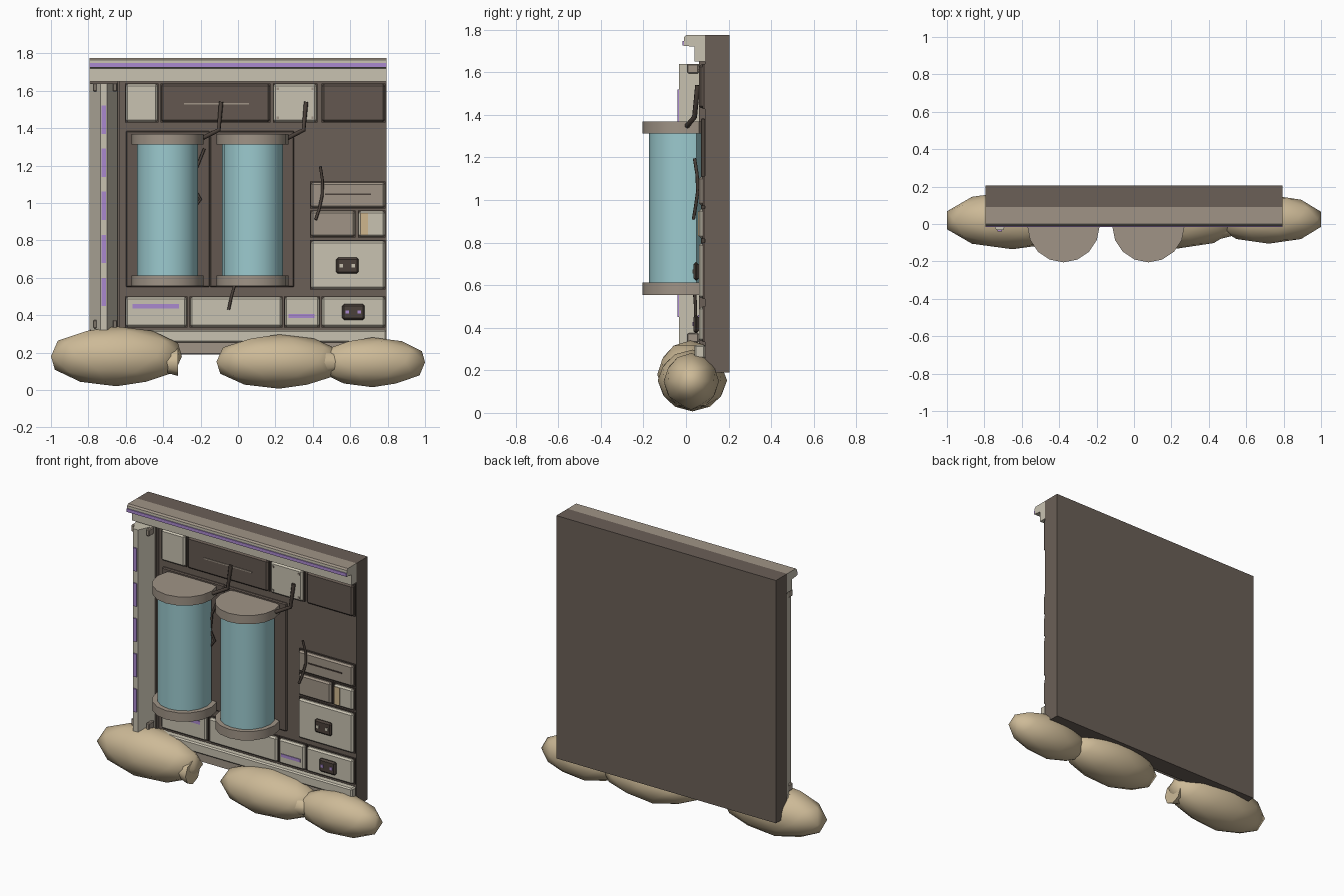
import bpy
import bmesh
from math import sin, cos, pi
from mathutils import Vector

old = bpy.data.objects.get("Cube")
if old:
    bpy.data.objects.remove(old)


def material(name, *rgb):
    mat = bpy.data.materials.new(name)
    mat.use_nodes = True
    mat.diffuse_color = (*rgb, 1)
    mat.node_tree.nodes["Principled BSDF"].inputs["Base Color"].default_value = (*rgb, 1)
    return mat


wall_brown = material("wall brown", .145, .115, .095)
panel_brown = material("panel brown", .125, .097, .08)
cream = material("cream", .58, .54, .44)
taupe = material("taupe", .35, .295, .24)
glass = material("pale blue glass", .33, .59, .62)
sand = material("sandbag tan", .61, .49, .31)
purple = material("purple", .40, .25, .62)
dark = material("dark metal", .07, .053, .043)
beige = material("beige stripe", .62, .47, .27)


def finish(name, bm, *mats, smooth=False):
    bmesh.ops.recalc_face_normals(bm, faces=bm.faces)
    mesh = bpy.data.meshes.new(name)
    bm.to_mesh(mesh)
    bm.free()
    for mat in mats:
        mesh.materials.append(mat)
    obj = bpy.data.objects.new(name, mesh)
    bpy.context.collection.objects.link(obj)
    if smooth:
        bpy.ops.object.select_all(action="DESELECT")
        obj.select_set(True)
        bpy.context.view_layer.objects.active = obj
        bpy.ops.object.shade_smooth_by_angle(angle=pi / 4)
    return obj


def box(name, mat, x, y, z, bevel=0):
    """Box from (min, max) pairs on each axis."""
    bm = bmesh.new()
    bmesh.ops.create_cube(bm, size=1)
    for v in bm.verts:
        v.co = [pair[c > 0] for pair, c in zip((x, y, z), v.co)]
    obj = finish(name, bm, mat)
    if bevel:
        mod = obj.modifiers.new("Bevel", "BEVEL")
        mod.width = bevel
        mod.segments = 1
    return obj


def prism(name, points, offset, *mats, smooth=False):
    """Outline of 3D points, extruded along an offset."""
    bm = bmesh.new()
    face = bm.faces.new([bm.verts.new(p) for p in points])
    new = bmesh.ops.extrude_face_region(bm, geom=[face])["geom"]
    moved = [g for g in new if isinstance(g, bmesh.types.BMVert)]
    bmesh.ops.translate(bm, verts=moved, vec=offset)
    return finish(name, bm, *mats, smooth=smooth)


def tube(name, points, radius, mat):
    curve = bpy.data.curves.new(name, "CURVE")
    curve.dimensions = "3D"
    curve.bevel_depth = radius
    curve.bevel_resolution = 1
    curve.use_fill_caps = True
    spline = curve.splines.new("POLY")
    spline.points.add(len(points) - 1)
    for p, co in zip(spline.points, points):
        p.co = (*co, 1)
    curve.materials.append(mat)
    obj = bpy.data.objects.new(name, curve)
    bpy.context.collection.objects.link(obj)


# Wall slab, cornice and sill
W = .793
FACE = .09
box("wall_slab", wall_brown, (-W, W), (FACE, .205), (.19, 1.775))
cornice_outline = [(FACE, 1.775), (0, 1.775), (-.01, 1.765), (-.01, 1.725),
                   (.04, 1.72), (.04, 1.65), (FACE, 1.65)]
cornice = prism("cornice", [(-W, y, z) for y, z in cornice_outline],
                (2 * W, 0, 0), cream, taupe)
for face in cornice.data.polygons:
    face.material_index = int(face.normal.z > .6)
box("cornice_stripe", purple, (-W, W), (-.016, -.008), (1.727, 1.748))
box("sill", cream, (-W, W), (.04, FACE), (.255, .32), .008)
box("baseboard", taupe, (-W, W), (.065, FACE), (.195, .255))

# Ridged column with stripes and clamps
CX = -.718
column_outline = [(-.075, FACE), (-.018, -.033), (.018, -.033), (.075, FACE)]
prism("left_column", [(CX + x, y, .32) for x, y in column_outline], (0, 0, 1.32), cream)
box("column_edge", wall_brown, (-.643, -.632), (.06, FACE), (.32, 1.65))
for i in range(5):
    z = .45 + i * .23
    box("column_stripe", purple, (CX - .012, CX + .012), (-.041, -.032), (z, z + .15))
for z in (.33, 1.595):
    for x in (-.765, -.657):
        box("column_clamp", taupe, (x - .011, x + .011), (.005, .06), (z, z + .045), .005)

# Wall panels, grouped in rows of equal height
rows = [
    ((1.433, 1.636), [(-.60, -.43, cream), (-.41, .17, panel_brown),
                      (.19, .42, cream), (.45, .785, panel_brown)]),
    ((.337, .497), [(-.60, -.275, cream), (-.255, .235, cream),
                    (.25, .435, cream), (.45, .785, cream)]),
    ((.975, 1.11), [(.39, .785, taupe)]),
    ((.82, .957), [(.39, .625, taupe), (.645, .785, cream)]),
    ((.54, .797), [(.39, .785, cream)]),
]
PANEL = .06
for z, panels in rows:
    for x0, x1, mat in panels:
        box("panel_rim", dark, (x0 - .004, x1 + .004), (.078, FACE), (z[0] - .004, z[1] + .004))
        box("wall_panel", mat, (x0, x1), (PANEL, FACE), z, .01)
for x in (-.60, -.15):
    box("tank_backing", panel_brown, (x, x + .45), (.07, FACE), (.55, 1.385), .006)

# Panel details: stripes, grooves, rivets and sockets
plate = (PANEL - .004, PANEL + .002)
box("panel_stripe_left", purple, (-.565, -.315), plate, (.437, .46))
box("panel_stripe_right", purple, (.27, .41), plate, (.385, .405))
box("panel_stripe_beige", beige, (.655, .695), plate, (.83, .947))
box("upper_groove", taupe, (-.29, .06), plate, (1.527, 1.535))
box("side_groove", dark, (.465, .71), plate, (1.042, 1.05))
for x in (.212, .398):
    for z in (1.455, 1.61):
        box("rivet", taupe, (x - .006, x + .006), plate, (z - .006, z + .006))
for x, z, lamp in ((.585, .665, cream), (.617, .417, purple)):
    box("socket", dark, (x - .06, x + .06), (.035, PANEL), (z - .043, z + .043), .01)
    for side in (-.032, .032):
        box("socket_light", lamp, (x + side - .009, x + side + .009), (.03, .036),
            (z - .009, z + .009))


# Glass tanks: drums with a flat back against the wall
def drum(name, x, r, z0, z1, mat):
    n = 16
    ring = [(x + r * cos(2 * pi * i / n), min(r * sin(2 * pi * i / n) - .012, .072), z0)
            for i in range(n)]
    prism(name, ring, (0, 0, z1 - z0), mat, smooth=True)


for x in (-.377, .077):
    drum("tank_glass", x, .163, .60, 1.32, glass)
    drum("tank_top_cap", x, .193, 1.313, 1.37, taupe)
    drum("tank_bottom_cap", x, .193, .555, .613, taupe)
    tube("tank_pipe", [(x + .287, .055, 1.54), (x + .274, .04, 1.39),
                       (x + .19, .005, 1.348)], .012, dark)

# Loose cables
tube("side_cable", [(.44, .04, 1.195), (.452, .052, 1.12), (.45, .055, 1.04),
                    (.435, .045, .97), (.415, .035, .91)], .008, dark)
tube("lower_cable", [(-.015, .04, .57), (-.035, .045, .50), (-.05, .045, .43)], .008, dark)
tube("inner_cable", [(-.18, .05, 1.29), (-.22, .045, 1.19), (-.235, .05, 1.08),
                     (-.20, .045, 1.02), (-.23, .05, .98)], .008, dark)


# Sandbags with a flared tied end
def sandbag(name, centre, size):
    bm = bmesh.new()
    bmesh.ops.create_icosphere(bm, subdivisions=2, radius=1)
    low = [min(v.co[i] for v in bm.verts) for i in range(3)]
    for v in bm.verts:
        v.co = Vector(c + s * p / abs(m) for c, s, p, m in zip(centre, size, v.co, low))
    obj = finish(name, bm, sand)
    obj.data.shade_smooth()


def tied_end(name, tip, length):
    bm = bmesh.new()
    bmesh.ops.create_cone(bm, cap_ends=True, segments=8, radius1=.075, radius2=.04, depth=1)
    for v in bm.verts:
        v.co = Vector((tip[0] + length * (v.co.z + .5), tip[1] + v.co.x, tip[2] + v.co.y))
    finish(name, bm, sand, smooth=True)


sandbag("sandbag_right", (-.65, .02, .18), (.35, .155, .16))
sandbag("sandbag_middle", (.22, .03, .152), (.335, .163, .145))
sandbag("sandbag_left", (.72, .025, .148), (.28, .13, .133))
tied_end("sandbag_left_tie", (.44, -.01, .15), .14)
tied_end("sandbag_right_tie", (-.32, -.01, .15), -.13)
